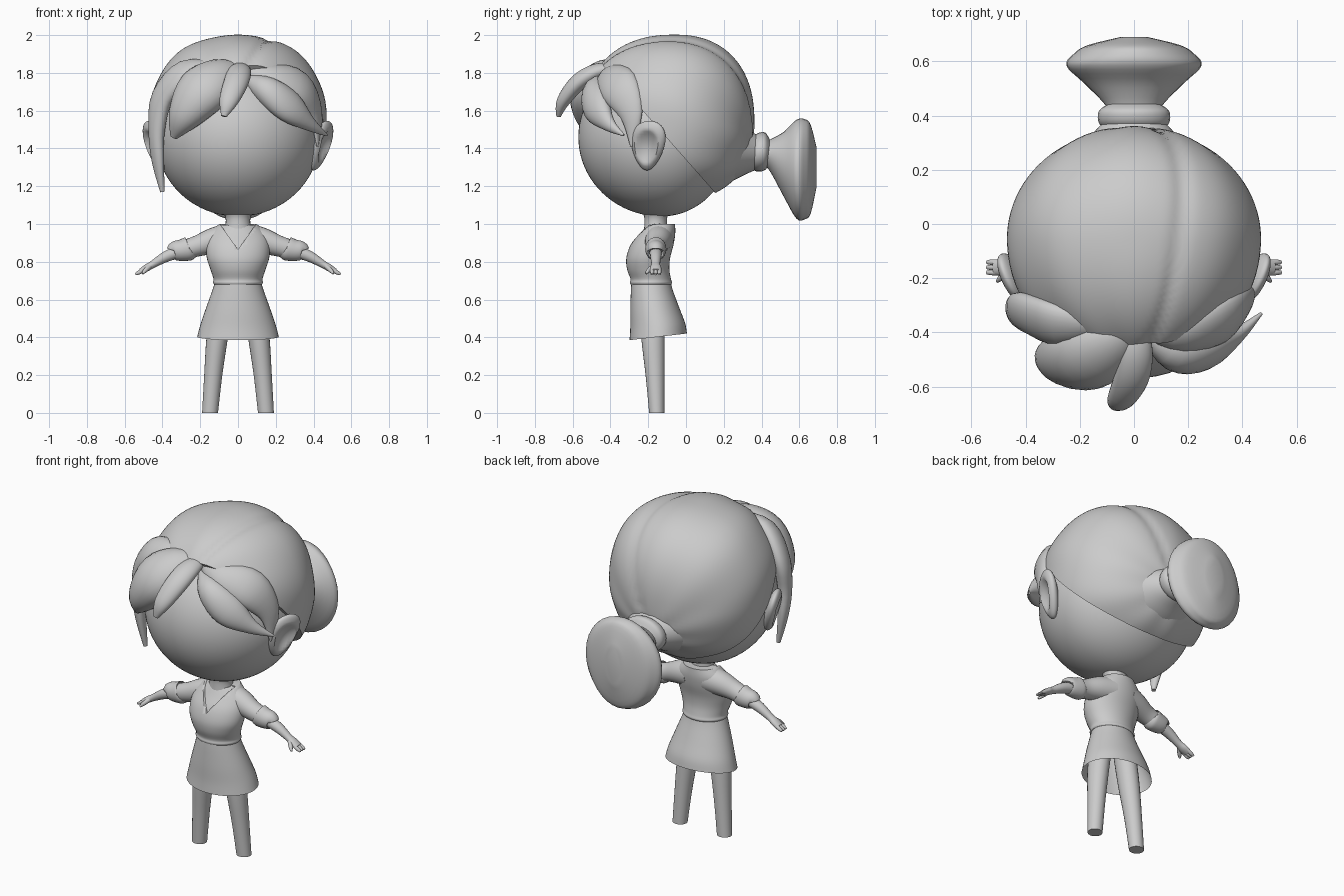
import bpy, bmesh
from math import sin, cos, pi, exp, atan2, hypot, radians
from mathutils import Vector, Matrix

if "Cube" in bpy.data.objects:
    bpy.data.objects.remove(bpy.data.objects["Cube"])


def finish(bm, name):
    bmesh.ops.recalc_face_normals(bm, faces=bm.faces[:])
    me = bpy.data.meshes.new(name)
    bm.to_mesh(me)
    bm.free()
    ob = bpy.data.objects.new(name, me)
    bpy.context.collection.objects.link(ob)
    bpy.ops.object.select_all(action='DESELECT')
    ob.select_set(True)
    bpy.context.view_layer.objects.active = ob
    bpy.ops.object.shade_smooth_by_angle(angle=radians(45))
    return ob


def spline(rows, steps):
    """Catmull-Rom interpolation of whole rows (centre and radii)."""
    rows = [Vector(r) for r in rows]
    out = []
    for i in range(len(rows) - 1):
        p1, p2 = rows[i], rows[i + 1]
        p0, p3 = rows[max(i - 1, 0)], rows[min(i + 2, len(rows) - 1)]
        for k in range(steps):
            t = k / steps
            out.append(0.5 * (2 * p1 + (p2 - p0) * t + (2 * p0 - 5 * p1 + 4 * p2 - p3) * t * t
                              + (3 * p1 - p0 - 3 * p2 + p3) * t ** 3))
    return out + [rows[-1]]


def loft(name, rows, axis=None, out=None, n=24, steps=4, caps=(True, True), s=1):
    """Skin ellipses (x, y, z, a, b). Fixed axis, or following the path with b along 'out'."""
    rows = spline([(s * r[0],) + tuple(r[1:]) for r in rows], steps)
    cs = [Vector(r[:3]) for r in rows]
    bm = bmesh.new()
    rings = []
    for i, r in enumerate(rows):
        if axis:
            u, v = Vector((1, 0, 0)), Vector((0, 1, 0) if axis == 'Z' else (0, 0, 1))
        else:
            t = (cs[min(i + 1, len(cs) - 1)] - cs[max(i - 1, 0)]).normalized()
            o = Vector(out) if out else cs[i] - Vector((0, -0.1, 1.5))
            v = (o - t * o.dot(t)).normalized()
            u = t.cross(v)
        a, b = max(r[3], .002), max(r[4], .002)
        rings.append([bm.verts.new(cs[i] + u * a * cos(2 * pi * k / n) + v * b * sin(2 * pi * k / n))
                      for k in range(n)])
    for p, q in zip(rings, rings[1:]):
        for k in range(n):
            bm.faces.new((p[k], p[(k + 1) % n], q[(k + 1) % n], q[k]))
    if caps[0]:
        bm.faces.new(rings[0])
    if caps[1]:
        bm.faces.new(rings[-1])
    return finish(bm, name)


def ball(u=64, v=40):
    bm = bmesh.new()
    bmesh.ops.create_uvsphere(bm, u_segments=u, v_segments=v, radius=1)
    return bm


# head
bm = ball()
for w in bm.verts:
    p = w.co
    w.co = (p.x * .435, -.13 + p.y * (.44 if p.y < 0 else .38), 1.46 + p.z * .42)
finish(bm, "head")

# hair cap: round from above, squarer in height, with ridges and a parting, cut along the hairline
bm = ball(96, 64)
for w in bm.verts:
    p = w.co.copy()
    a = atan2(p.x, .37 * p.y + .93 * p.z)
    q = (hypot(p.x, p.y) ** 2.3 + abs(p.z) ** 2.3) ** (-1 / 2.3)
    q *= 1 - .025 * exp(-((a - .38) / .07) ** 2) + .005 * cos(9 * a)
    p *= q
    w.co = (p.x * .468, -.06 + p.y * (.48 if p.y < 0 else .42), 1.54 + p.z * (.46 if p.z > 0 else .42))
bmesh.ops.bisect_plane(bm, geom=bm.verts[:] + bm.edges[:] + bm.faces[:],
                       plane_co=(0, -.45, 1.85), plane_no=(0, .68, .6), clear_inner=True)
bmesh.ops.holes_fill(bm, edges=[e for e in bm.edges if e.is_boundary])
finish(bm, "hair_cap")

# fringe locks
loft("fringe_big_lock", [(.03, -.36, 1.82, .03, .03), (-.08, -.43, 1.78, .115, .09),
     (-.19, -.49, 1.7, .145, .11), (-.285, -.5, 1.57, .095, .08), (-.34, -.47, 1.46, .02, .02)])
loft("fringe_centre_lock", [(.02, -.36, 1.83, .03, .02), (.01, -.47, 1.81, .06, .04),
     (-.01, -.57, 1.75, .065, .045), (-.05, -.65, 1.65, .05, .035), (-.075, -.675, 1.57, .015, .012)])
loft("fringe_side_lock", [(.04, -.4, 1.77, .02, .02), (.15, -.47, 1.71, .075, .07),
     (.27, -.47, 1.62, .09, .06), (.38, -.41, 1.53, .04, .03), (.47, -.33, 1.47, .006, .006)])
loft("fringe_temple_lock", [(.04, -.38, 1.81, .03, .03), (.18, -.4, 1.77, .09, .06),
     (.33, -.35, 1.72, .11, .055), (.41, -.29, 1.58, .065, .03), (.42, -.29, 1.41, .005, .005)])
loft("fringe_long_lock", [(-.1, -.37, 1.83, .03, .03), (-.28, -.37, 1.8, .09, .05),
     (-.4, -.33, 1.67, .085, .05), (-.43, -.33, 1.5, .055, .04), (-.425, -.32, 1.34, .045, .03),
     (-.4, -.31, 1.17, .012, .012)])

# ponytail, hair tie and the hair drawn into it
loft("hair_gather", [(0, .17, 1.41, .3, .21), (0, .25, 1.4, .23, .17), (0, .32, 1.385, .165, .12),
     (0, .38, 1.38, .11, .09)], axis='Y', n=40)
loft("hair_tie", [(0, .345, 1.375, .09, .07), (0, .36, 1.375, .12, .09), (0, .385, 1.38, .133, .103),
     (0, .42, 1.385, .128, .098), (0, .445, 1.385, .09, .06)], axis='Y')
loft("ponytail", [(0, .41, 1.38, .09, .06), (0, .45, 1.36, .115, .09), (0, .52, 1.315, .185, .175),
     (0, .585, 1.29, .25, .262), (0, .63, 1.29, .22, .265), (0, .66, 1.29, .17, .235),
     (0, .69, 1.3, .05, .11)], axis='Y', n=32)

# ears with a hollowed bowl
for s, side in ((1, "right"), (-1, "left")):
    bm = ball(32, 24)
    rot = Matrix.Rotation(-.4, 3, 'Z') @ Matrix.Rotation(.25, 3, 'Y')
    for w in bm.verts:
        p = w.co
        x = p.x - (1.0 * max(0, 1 - (hypot(p.y, p.z) / .7) ** 2) if p.x > 0 else 0)
        c = rot @ Vector((x * .04, p.y * .11 * (.85 + .25 * p.z) + .02 * p.z, p.z * .135))
        w.co = (s * (c.x + .437), c.y - .2, c.z + 1.415)
    finish(bm, side + "_ear")

# neck and chest seen inside the neckline
loft("neck", [(0, -.16, .94, .08, .065), (0, -.16, 1.0, .066, .06), (0, -.16, 1.04, .068, .062),
     (0, -.16, 1.08, .09, .08)], axis='Z')
torso = [(0, -.185, .68, .127, .107), (0, -.185, .69, .132, .111), (0, -.187, .71, .13, .107),
         (0, -.2, .76, .146, .112), (0, -.2, .82, .165, .116), (0, -.18, .89, .168, .114),
         (0, -.155, .95, .15, .098), (0, -.14, 1.0, .1, .082)]
loft("chest", [(x, y, z - .005, a - .012, b - .012) for x, y, z, a, b in torso[3:]], axis='Z')

# shirt with a V neck cut
shirt = loft("shirt", torso, axis='Z', n=40)
bm = bmesh.new()
tri = [(-.11, 1.02), (.11, 1.02), (0, .865)]
f, b = [[bm.verts.new((x, y, z)) for x, z in tri] for y in (-.5, -.16)]
bm.faces.new(f)
bm.faces.new(b)
for k in range(3):
    bm.faces.new((f[k], f[(k + 1) % 3], b[(k + 1) % 3], b[k]))
cutter = finish(bm, "neckline_cutter")
cutter.hide_render = True
mod = shirt.modifiers.new("neckline", 'BOOLEAN')
mod.operation, mod.object, mod.solver = 'DIFFERENCE', cutter, 'EXACT'
bpy.context.view_layer.objects.active = shirt
bpy.ops.object.modifier_apply(modifier=mod.name)
bpy.data.objects.remove(cutter)

# skirt, open below, hem slightly higher at the back
skirt = loft("skirt", [(0, -.185, .69, .122, .104), (0, -.18, .64, .138, .112), (0, -.165, .54, .172, .13),
             (0, -.15, .45, .2, .145), (0, -.147, .385, .216, .152)], axis='Z', n=40, caps=(False, False))
for w in skirt.data.vertices:
    w.co.z += max(0, .69 - w.co.z) * .38 * (w.co.y + .3)

# limbs
for s, side in ((1, "right"), (-1, "left")):
    Y = (0, 1, 0)
    loft(side + "_sleeve", [(.05, -.14, .925, .078, .075), (.13, -.15, .91, .07, .068),
         (.21, -.16, .885, .056, .055), (.265, -.16, .868, .052, .05)], out=Y, s=s)
    loft(side + "_cuff", [(.255, -.16, .872, .053, .048), (.262, -.16, .869, .063, .056),
         (.3, -.16, .861, .057, .053), (.335, -.16, .86, .05, .046), (.34, -.16, .858, .036, .036)],
         out=Y, s=s)
    loft(side + "_arm", [(.3, -.16, .858, .034, .034), (.38, -.16, .828, .029, .03),
         (.45, -.16, .787, .02, .023), (.485, -.16, .767, .019, .03), (.515, -.16, .75, .014, .029)],
         out=Y, n=16, s=s)
    for k in range(3):
        y = -.179 + .019 * k
        loft(f"{side}_finger_{k + 1}", [(.495, y, .76, .011, .011), (.525, y, .743, .011, .0105),
             (.543, y, .734, .006, .007)], out=Y, n=10, s=s)
    loft(side + "_thumb", [(.465, -.17, .778, .013, .013), (.49, -.197, .755, .012, .012),
         (.505, -.212, .738, .006, .006)], out=(0, 0, 1), n=10, s=s)
    loft(side + "_leg", [(.148, -.155, 0, .042, .04), (.131, -.164, .2, .048, .05),
         (.11, -.175, .4, .057, .062), (.085, -.18, .58, .06, .065)], axis='Z', s=s)
